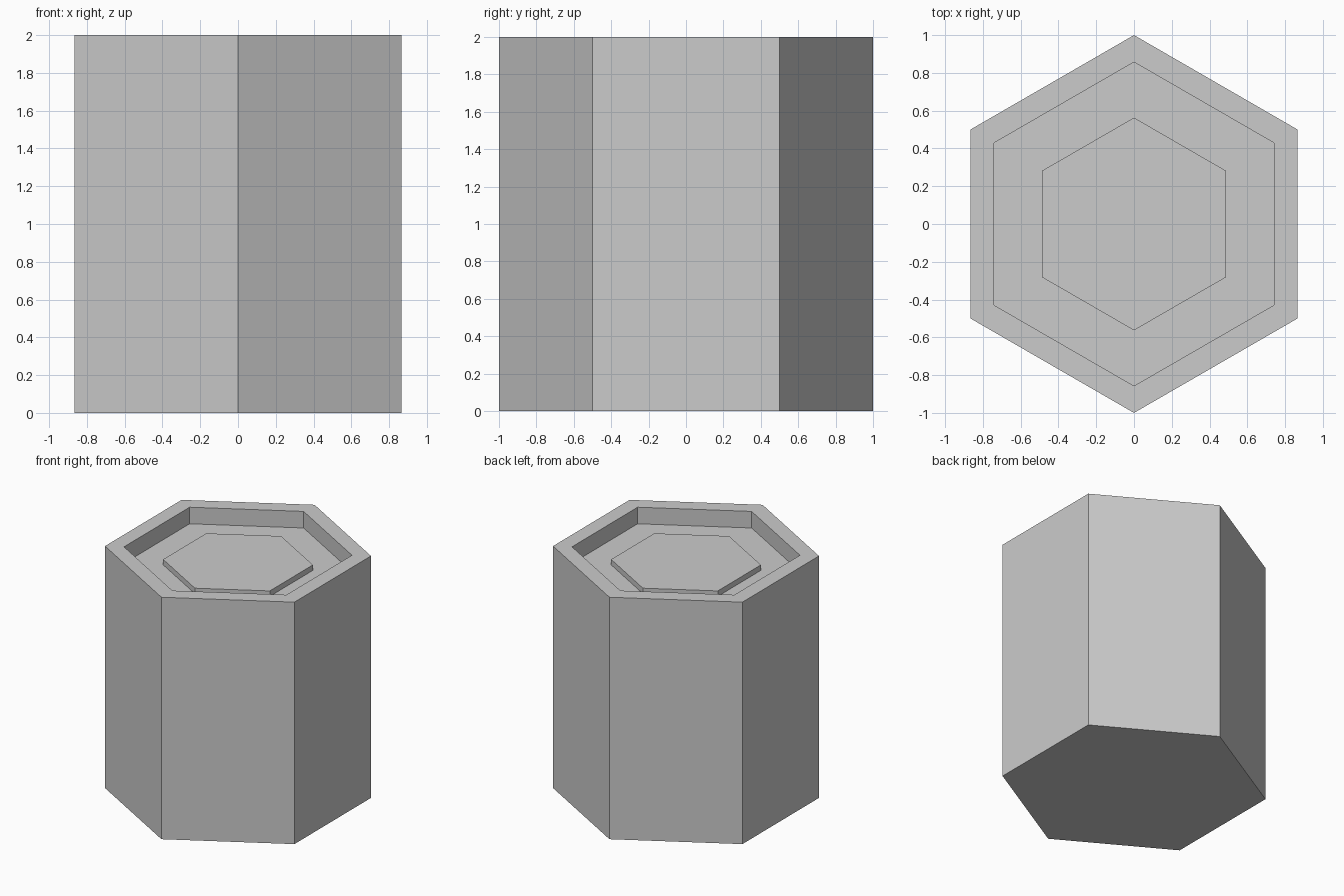
import bpy, bmesh
from math import pi, sin, cos

if "Cube" in bpy.data.objects:
    bpy.data.objects.remove(bpy.data.objects["Cube"])

SIDES = 6
# (radius, height) steps from the base up the wall, over the rim, into the recess, onto the plateau
PROFILE = [(1.0, 0.0), (1.0, 2.0), (0.857, 2.0), (0.857, 1.863), (0.563, 1.863), (0.563, 1.908)]

bm = bmesh.new()
rings = []
for r, z in PROFILE:
    # corners point along +y and -y
    angles = [pi / 2 + i * 2 * pi / SIDES for i in range(SIDES)]
    rings.append([bm.verts.new((r * cos(a), r * sin(a), z)) for a in angles])

# side walls, rim and recess floor
for low, high in zip(rings, rings[1:]):
    for i in range(SIDES):
        j = (i + 1) % SIDES
        bm.faces.new((low[i], low[j], high[j], high[i]))

# base and plateau caps
bm.faces.new(rings[0][::-1])
bm.faces.new(rings[-1])
bmesh.ops.recalc_face_normals(bm, faces=bm.faces[:])

mesh = bpy.data.meshes.new("hexagonal_pillar")
bm.to_mesh(mesh)
bm.free()
pillar = bpy.data.objects.new("hexagonal_pillar", mesh)
bpy.context.collection.objects.link(pillar)
